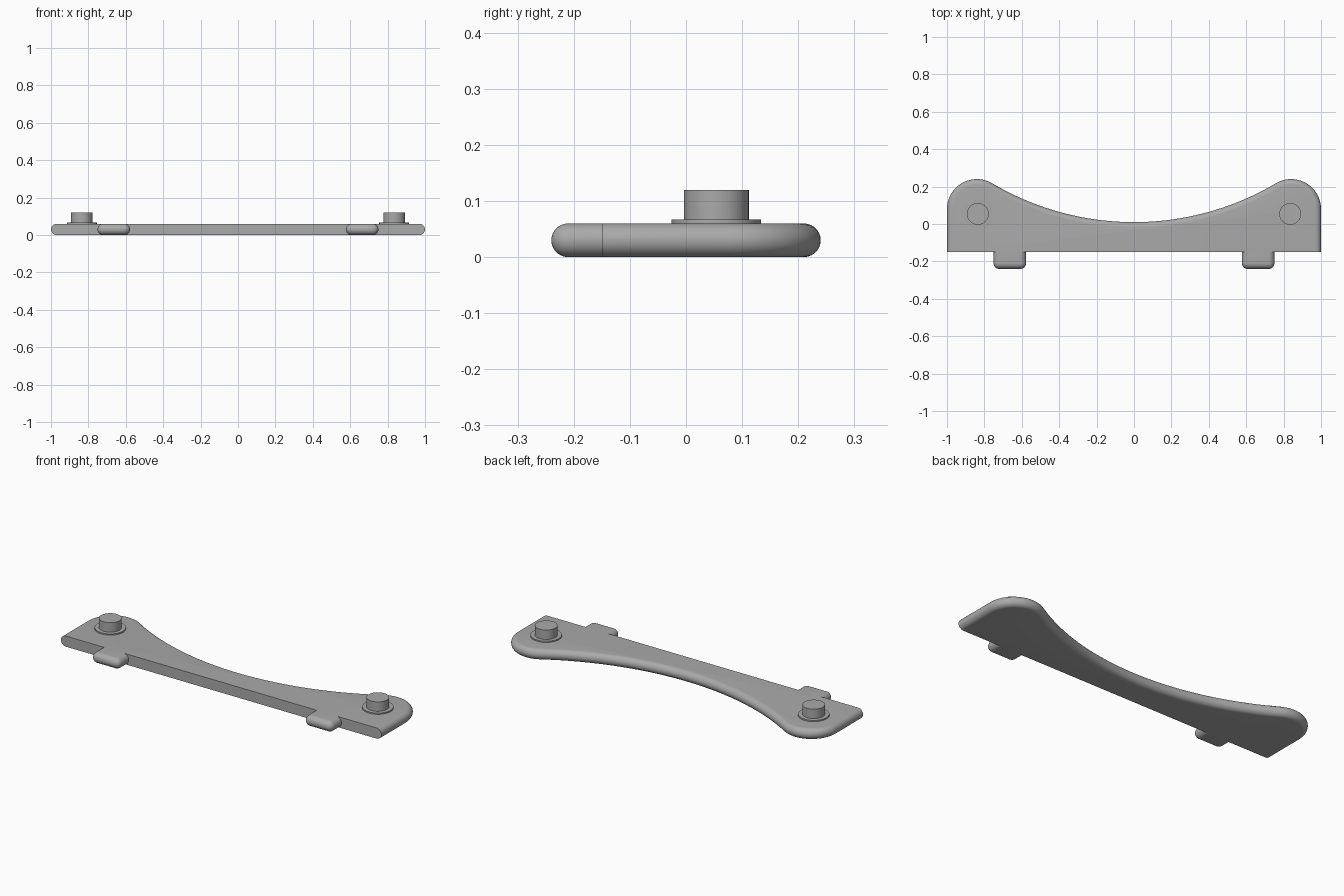
import bpy, bmesh, math

THICK = 0.06
EDGE = THICK / 2          # radius of the fully rounded rim
FRONT_Y = -0.15

cube = bpy.data.objects.get("Cube")
if cube:
    bpy.data.objects.remove(cube, do_unlink=True)

grey = bpy.data.materials.new("plain grey")
grey.use_nodes = True
colour = (0.4, 0.4, 0.4, 1)
grey.diffuse_color = colour
grey.node_tree.nodes["Principled BSDF"].inputs["Base Color"].default_value = colour


def arc(cx, cy, r, start, end, steps):
    """Points on a circle between two angles in radians."""
    return [(cx + r * math.cos(start + (end - start) * i / steps),
             cy + r * math.sin(start + (end - start) * i / steps))
            for i in range(steps + 1)]


def finish(name, bm):
    bmesh.ops.recalc_face_normals(bm, faces=bm.faces)
    mesh = bpy.data.meshes.new(name)
    bm.to_mesh(mesh)
    bm.free()
    mesh.materials.append(grey)
    obj = bpy.data.objects.new(name, mesh)
    bpy.context.collection.objects.link(obj)
    bpy.ops.object.select_all(action='DESELECT')
    obj.select_set(True)
    bpy.context.view_layer.objects.active = obj
    bpy.ops.object.shade_smooth_by_angle(angle=math.radians(35))
    return obj


def rounded_slab(name, outline, steps=14):
    """Loft an outline through a half-round rim, then cap it."""
    bm = bmesh.new()
    rings = []
    for i in range(steps + 1):
        a = -math.pi / 2 + math.pi * i / steps
        inset = EDGE * (1 - math.cos(a))
        z = EDGE + EDGE * math.sin(a)
        rings.append([bm.verts.new((x, y, z)) for x, y in outline(inset)])
    for low, high in zip(rings, rings[1:]):
        for j in range(len(low)):
            k = (j + 1) % len(low)
            bm.faces.new((low[j], low[k], high[k], high[j]))
    bm.faces.new(rings[0][::-1])
    bm.faces.new(rings[-1])
    bmesh.ops.remove_doubles(bm, verts=bm.verts, dist=0.00001)
    return finish(name, bm)


def plate_outline(d):
    # Round corner lobes flow tangentially into one long hollow arc
    cx, cy, r = 0.84, 0.08, 0.16
    hollow_y, hollow_r = 1.499, 1.489
    lean = math.atan2(hollow_y - cy, -cx)
    right = [(1 - d, FRONT_Y)] + arc(cx, cy, r - d, 0, lean, 24)
    right += arc(0, hollow_y, hollow_r + d, lean - math.pi, -math.pi / 2, 28)[1:]
    left = [(-x, y) for x, y in reversed(right[:-1])]
    return right + left


def tab_outline(side):
    cx, half, front = side * 0.664, 0.087, -0.24

    def outline(d):
        r = EDGE - d
        y = front + EDGE
        pts = [(cx - half + d, FRONT_Y)]
        pts += arc(cx - half + EDGE, y, r, math.pi, 1.5 * math.pi, 8)
        pts += arc(cx + half - EDGE, y, r, 1.5 * math.pi, 2 * math.pi, 8)
        return pts + [(cx + half - d, FRONT_Y)]
    return outline


def disc(name, x, y, radius, z0, z1):
    bm = bmesh.new()
    bmesh.ops.create_cone(bm, cap_ends=True, segments=48, radius1=radius,
                          radius2=radius, depth=z1 - z0)
    bmesh.ops.translate(bm, verts=bm.verts, vec=(x, y, (z0 + z1) / 2))
    return finish(name, bm)


# Main plate
rounded_slab("curved_plate", plate_outline)

# Front tabs and upright pegs with their collars
for side, label in ((1, "left"), (-1, "right")):
    rounded_slab(label + "_tab", tab_outline(side))
    disc(label + "_collar", side * 0.835, 0.054, 0.08, THICK - 0.005, 0.067)
    disc(label + "_peg", side * 0.835, 0.054, 0.058, THICK - 0.005, 0.12)
